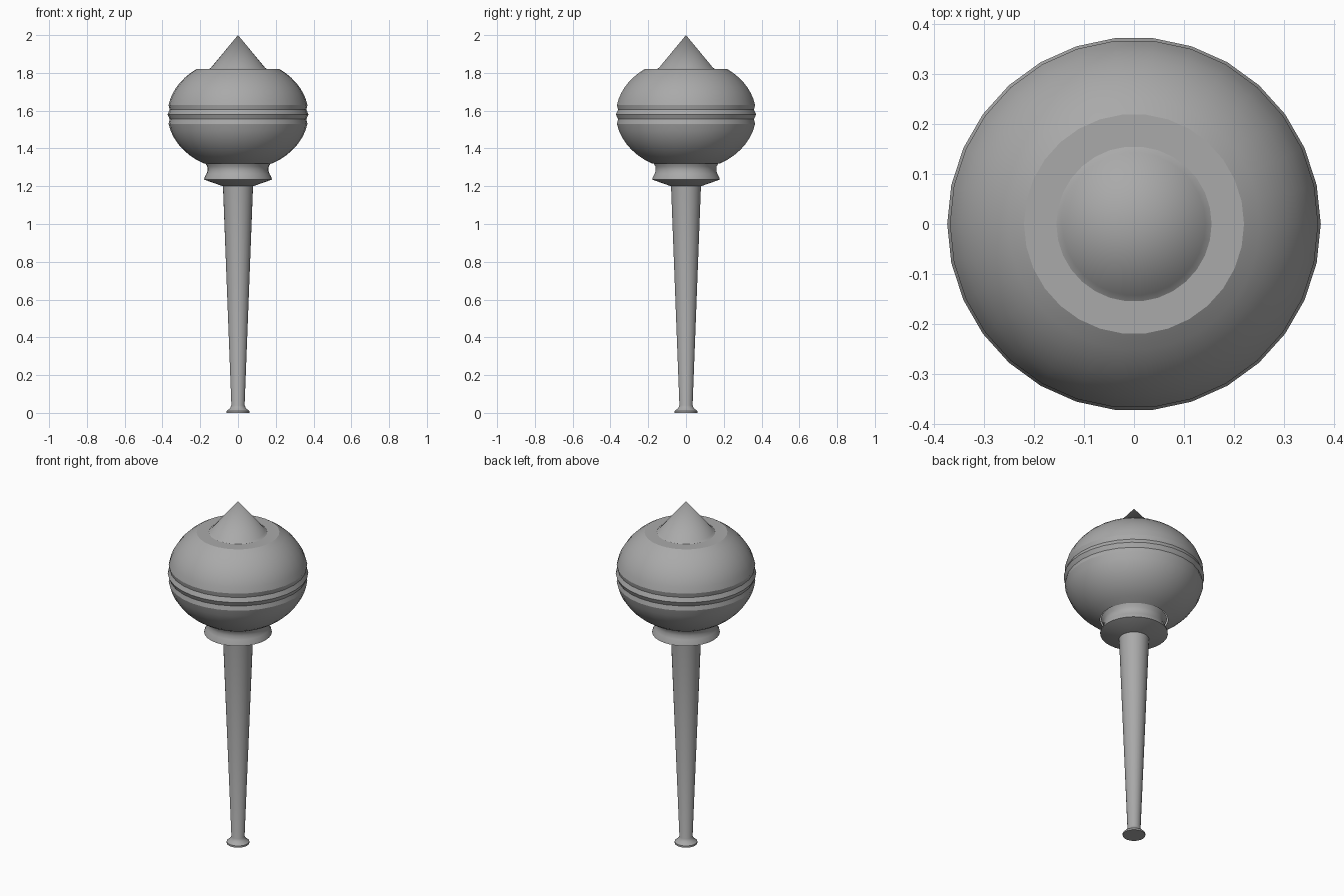
import bpy, bmesh, math

SIDES = 30

if "Cube" in bpy.data.objects:
    bpy.data.objects.remove(bpy.data.objects["Cube"], do_unlink=True)

grey = bpy.data.materials.new("mid_grey")
grey.use_nodes = True
colour = (0.4, 0.4, 0.4, 1)
grey.diffuse_color = colour
grey.node_tree.nodes["Principled BSDF"].inputs["Base Color"].default_value = colour


def lathe(name, profile, smooth_angle):
    """Spin a (radius, height) profile around z into a smooth-shaded part."""
    bm = bmesh.new()
    verts = [bm.verts.new((r, 0, z)) for r, z in profile]
    edges = [bm.edges.new(pair) for pair in zip(verts, verts[1:])]
    bmesh.ops.spin(bm, geom=verts + edges, cent=(0, 0, 0), axis=(0, 0, 1),
                   angle=math.tau, steps=SIDES, use_merge=True)
    bmesh.ops.remove_doubles(bm, verts=bm.verts, dist=0.0005)
    bmesh.ops.recalc_face_normals(bm, faces=bm.faces)
    mesh = bpy.data.meshes.new(name)
    bm.to_mesh(mesh)
    bm.free()
    mesh.materials.append(grey)
    obj = bpy.data.objects.new(name, mesh)
    bpy.context.collection.objects.link(obj)
    bpy.ops.object.select_all(action="DESELECT")
    obj.select_set(True)
    bpy.context.view_layer.objects.active = obj
    bpy.ops.object.shade_smooth_by_angle(angle=math.radians(smooth_angle))
    return obj


def ball_arc(z_start, z_end, count):
    """Points on the flattened ball outline between two heights."""
    a, b, centre = 0.373, 0.297, 1.58
    t0, t1 = (math.asin((z - centre) / b) for z in (z_start, z_end))
    angles = [t0 + (t1 - t0) * i / count for i in range(count + 1)]
    return [(a * math.cos(t), centre + b * math.sin(t)) for t in angles]


# Tapered handle with a flared foot
lathe("handle", [(0, 0), (0.06, 0), (0.06, 0.01), (0.042, 0.025),
                 (0.035, 0.04), (0.08, 1.21)], 40)

# Waisted collar under the head
lathe("collar", [(0, 1.2), (0.08, 1.2), (0.18, 1.235), (0.178, 1.245),
                 (0.167, 1.265), (0.161, 1.285), (0.163, 1.305),
                 (0.175, 1.325)], 40)

# Round head with two shallow grooves around the middle and a flat top
grooves = [(0.362, 1.555), (0.373, 1.58), (0.362, 1.605)]
lathe("head", ball_arc(1.32, 1.53, 7) + grooves + ball_arc(1.63, 1.82, 7)
      + [(0, 1.82)], 20)

# Pointed cap, softly blended into the flat top
lathe("spike", [(0.155, 1.82), (0.143, 1.828), (0, 2.0)], 60)
